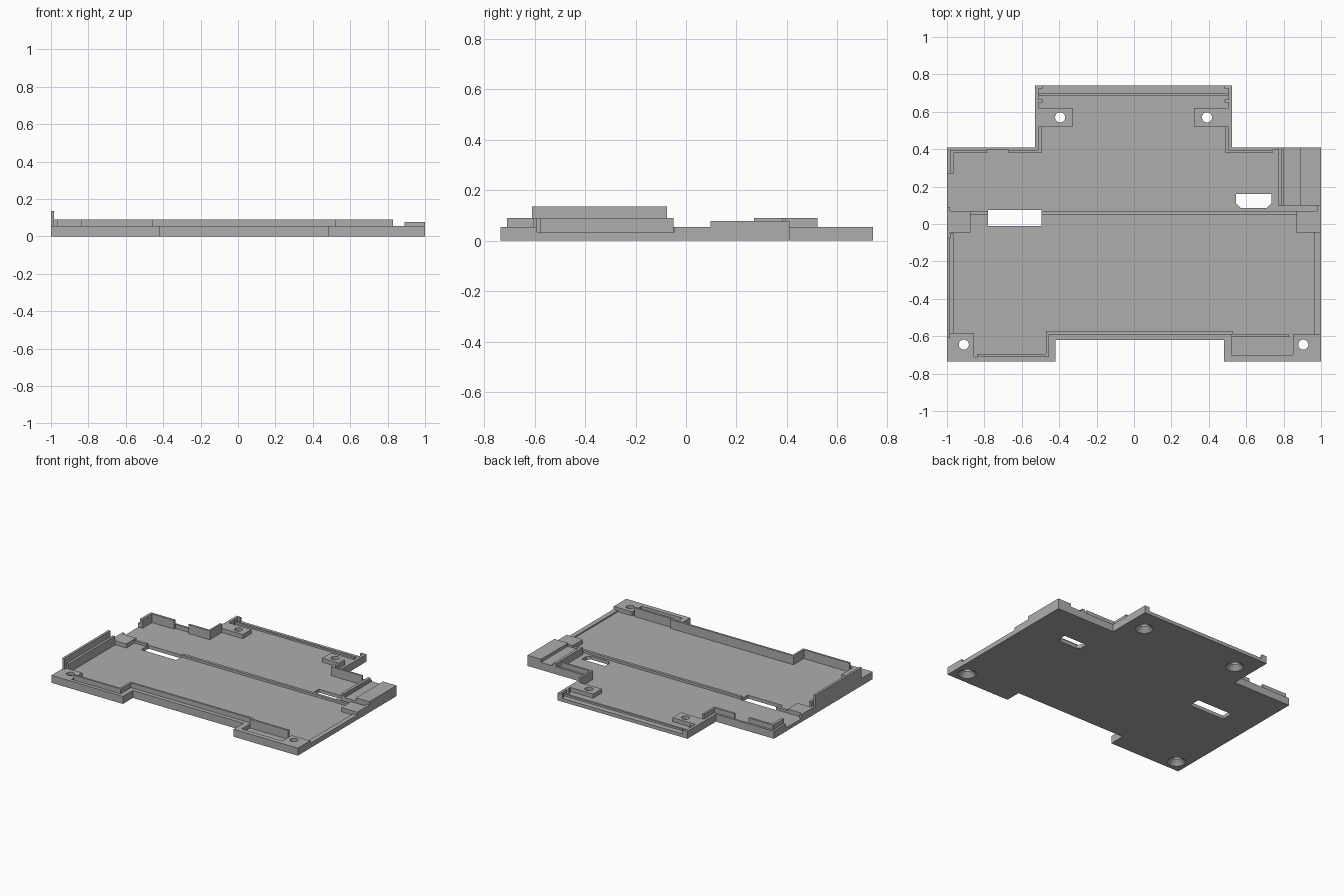
import bpy, bmesh

cube = bpy.data.objects.get("Cube")
if cube:
    bpy.data.objects.remove(cube, do_unlink=True)

grey = bpy.data.materials.new("plain grey")
grey.use_nodes = True
colour = (0.42, 0.42, 0.42, 1)
grey.diffuse_color = colour
grey.node_tree.nodes["Principled BSDF"].inputs["Base Color"].default_value = colour

FLOOR, RIM, WALL = 0.025, 0.055, 0.09


def prism(name, points, z0, z1):
    """Extrude a flat outline between two heights."""
    bm = bmesh.new()
    face = bm.faces.new([bm.verts.new((x, y, z0)) for x, y in points])
    ext = bmesh.ops.extrude_face_region(bm, geom=[face])
    bmesh.ops.translate(bm, vec=(0, 0, z1 - z0),
                        verts=[v for v in ext["geom"] if isinstance(v, bmesh.types.BMVert)])
    bmesh.ops.recalc_face_normals(bm, faces=bm.faces[:])
    return add_mesh(name, bm)


def add_mesh(name, bm):
    me = bpy.data.meshes.new(name)
    bm.to_mesh(me)
    bm.free()
    me.materials.append(grey)
    ob = bpy.data.objects.new(name, me)
    bpy.context.scene.collection.objects.link(ob)
    return ob


def box(name, x0, x1, y0, y1, z0, z1):
    return prism(name, [(x0, y0), (x1, y0), (x1, y1), (x0, y1)], z0, z1)


def cone(name, x, y, r0, r1, z0, z1):
    bm = bmesh.new()
    bmesh.ops.create_cone(bm, cap_ends=True, segments=32, radius1=r0, radius2=r1, depth=z1 - z0)
    bmesh.ops.translate(bm, vec=(x, y, (z0 + z1) / 2), verts=bm.verts[:])
    return add_mesh(name, bm)


def cut(target, cutter):
    mod = target.modifiers.new(cutter.name, 'BOOLEAN')
    mod.operation = 'DIFFERENCE'
    mod.solver = 'EXACT'
    mod.object = cutter
    cutter.hide_render = True
    cutter.hide_set(True)
    cutter.display_type = 'WIRE'


# Stepped base tray
base = prism("base_tray", [
    (-1, -.735), (-.42, -.735), (-.42, -.62), (.48, -.62), (.48, -.735), (1, -.735),
    (1, .41), (.525, .41), (.525, .74), (-.53, .74), (-.53, .41), (-1, .41)], 0, RIM)

# Front and rear pockets
cut(base, prism("front_pocket_cutter", [
    (-.985, -.585), (-.855, -.585), (-.855, -.71), (-.455, -.71), (-.455, -.59),
    (.52, -.59), (.52, -.70), (.85, -.70), (.85, -.59), (.965, -.59), (.965, -.045),
    (.87, -.045), (.87, .05), (-.875, .05), (-.875, -.045), (-.985, -.045)], FLOOR, .2))
cut(base, prism("rear_pocket_cutter", [
    (-.985, .07), (.98, .07), (.98, .097), (.77, .097), (.77, .395), (.505, .395),
    (.505, .52), (.32, .52), (.32, .62), (.505, .62), (.505, .8), (-.51, .8),
    (-.51, .62), (-.325, .62), (-.325, .52), (-.51, .52), (-.51, .395), (-.985, .395)],
    FLOOR, .2))

# Lowered side edges and dividing ridge
cut(base, box("left_edge_cutter", .95, 1.1, -.59, -.045, .035, .2))
cut(base, box("right_port_cutter", -1.1, -.97, .09, .27, FLOOR, .2))
cut(base, box("ridge_cutter", -.875, .87, .045, .08, .042, .2))

# Slots through the floor
cut(base, box("wide_slot_cutter", -.78, -.495, -.01, .075, -.1, .2))
cut(base, prism("small_slot_cutter", [
    (.57, .085), (.71, .085), (.735, .11), (.735, .16), (.545, .16), (.545, .11)], -.1, .2))

# Screw holes, countersunk from below
for i, (x, y) in enumerate([(-.91, -.645), (.905, -.645), (-.395, .57), (.39, .57)]):
    cut(base, cone(f"screw_hole_cutter_{i}", x, y, .027, .027, -.1, .2))
    cut(base, cone(f"countersink_cutter_{i}", x, y, .065, .022, -.005, .038))

# Thin retaining walls along the front
box("front_right_wall", -.84, -.455, -.71, -.695, FLOOR, WALL)
box("front_right_return", -.47, -.455, -.695, -.575, FLOOR, WALL)
box("front_middle_wall", -.455, .53, -.59, -.575, FLOOR, WALL)
box("front_left_wall", .52, .83, -.605, -.59, FLOOR, WALL)

# Double wall on the right side
box("right_outer_wall", -1, -.983, -.61, -.075, RIM, .135)
box("right_inner_wall", -.983, -.965, -.585, -.05, FLOOR, WALL)

# Rear walls
box("rear_right_corner_side", -.985, -.965, .27, .395, FLOOR, WALL)
box("rear_right_corner_back", -.965, -.785, .38, .395, FLOOR, WALL)
box("rear_right_wall", -.67, -.495, .38, .395, FLOOR, WALL)
box("rear_right_return", -.51, -.495, .395, .52, FLOOR, WALL)
box("rear_left_wall", .49, .74, .38, .395, FLOOR, WALL)
box("rear_left_return", .49, .505, .395, .52, FLOOR, WALL)

# Raised channel at the rear left
box("channel_outer_block", .89, 1, .097, .41, RIM, .078)
box("channel_inner_wall", .77, .79, .097, .41, RIM, .078)
box("channel_inner_step", .79, .80, .097, .41, RIM, .066)

# Back edge ridge and end clips
box("back_edge_ridge", -.51, .505, .685, .70, FLOOR, .038)
for side, inner, outer in (("right", -.49, -.51), ("left", .485, .505)):
    for k, y in enumerate((.65, .725)):
        x0, x1 = sorted((inner, outer))
        box(f"{side}_clip_{k}", x0, x1, y, y + .015, FLOOR, RIM)
